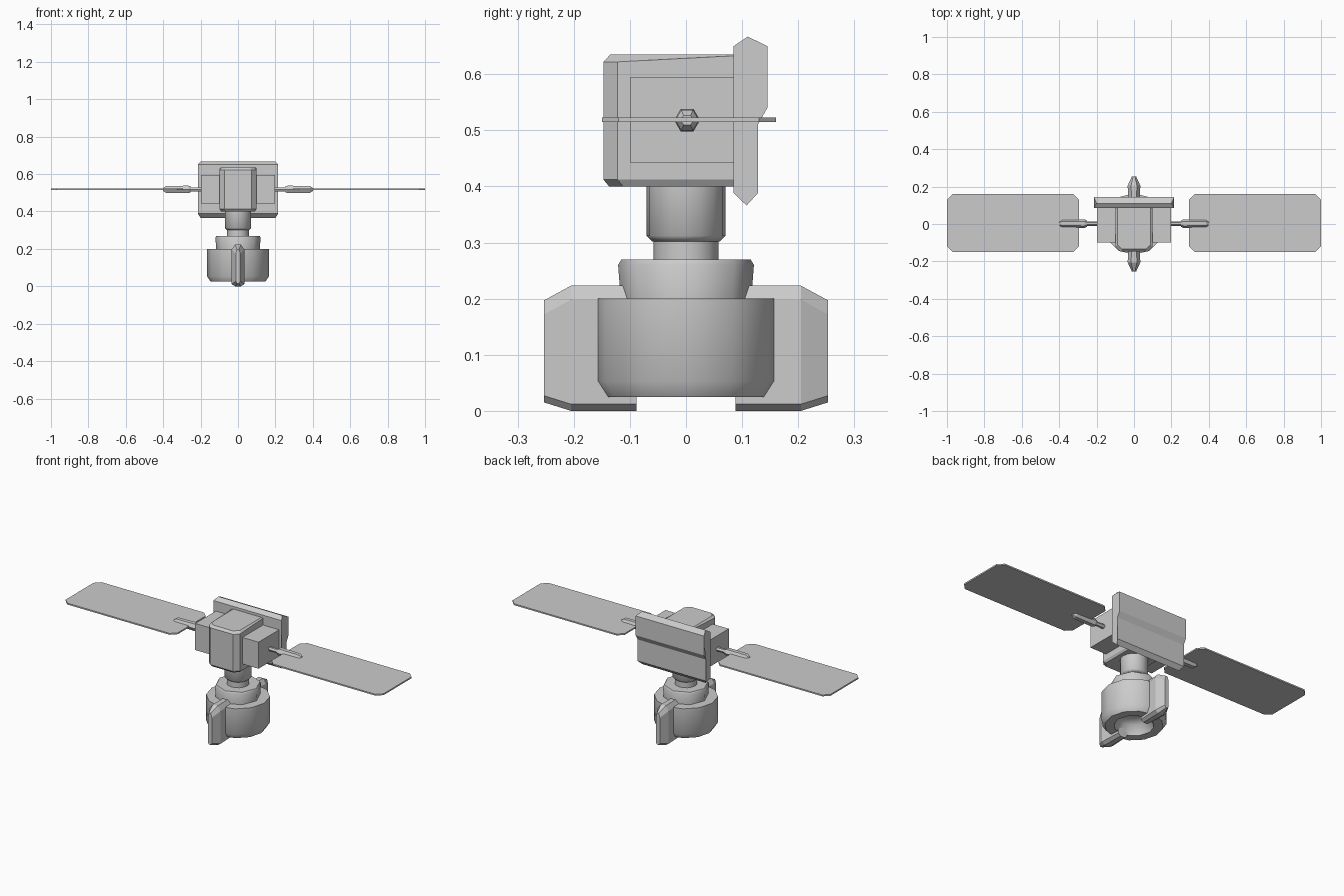
import bpy, bmesh, math

cube = bpy.data.objects.get("Cube")
if cube:
    bpy.data.objects.remove(cube)

grey = bpy.data.materials.new("light_grey")
grey.use_nodes = True
grey.diffuse_color = (0.6, 0.6, 0.6, 1)
grey.node_tree.nodes["Principled BSDF"].inputs["Base Color"].default_value = (0.6, 0.6, 0.6, 1)


def finish(name, bm, smooth=False):
    bmesh.ops.recalc_face_normals(bm, faces=bm.faces[:])
    mesh = bpy.data.meshes.new(name)
    bm.to_mesh(mesh)
    bm.free()
    mesh.materials.append(grey)
    ob = bpy.data.objects.new(name, mesh)
    bpy.context.collection.objects.link(ob)
    if smooth:
        bpy.ops.object.select_all(action='DESELECT')
        ob.select_set(True)
        bpy.context.view_layer.objects.active = ob
        bpy.ops.object.shade_smooth_by_angle(angle=math.radians(50))
    return ob


def loft(name, rings, smooth=False):
    """Join equal-sized rings of points and cap both ends."""
    bm = bmesh.new()
    loops = [[bm.verts.new(p) for p in ring] for ring in rings]
    for a, b in zip(loops, loops[1:]):
        for i in range(len(a)):
            j = (i + 1) % len(a)
            bm.faces.new((a[i], a[j], b[j], b[i]))
    bm.faces.new(loops[0])
    bm.faces.new(loops[-1])
    return finish(name, bm, smooth)


def lathe(name, profile, sides):
    turn = [2 * math.pi * i / sides for i in range(sides)]
    return loft(name, [[(r * math.cos(a), r * math.sin(a), z) for a in turn]
                       for r, z in profile], True)


def chamfered(w, y0, y1, cx, cy):
    """Outline of a rectangle with its front corners cut."""
    return [(-w, y1), (-w, y0 + cy), (-w + cx, y0), (w - cx, y0), (w, y0 + cy), (w, y1)]


# Bowl with a hollow underside, collar and neck
lathe("bowl", [(0.04, 0.09), (0.08, 0.075), (0.10, 0.025), (0.147, 0.025),
               (0.165, 0.053), (0.165, 0.2), (0.11, 0.2)], 12)
lathe("collar", [(0.115, 0.18), (0.121, 0.26), (0.115, 0.27), (0.05, 0.27)], 8)
lathe("lower_neck", [(0.058, 0.26), (0.058, 0.305)], 16)
lathe("upper_neck", [(0.06, 0.302), (0.07, 0.312), (0.07, 0.41)], 16)

# Central housing with cut front edges and a cut top
rings = []
for z, w, y0, cx in [(0.4, 0.09, -0.137, 0.025), (0.412, 0.098, -0.147, 0.025),
                     (0.622, 0.098, -0.147, 0.025), (0.635, 0.088, -0.135, 0.025)]:
    rings.append([(x, y, z) for x, y in chamfered(w, y0, 0.09, cx, 0.025)])
for i in (0, 5):  # the side cut fades out towards the back
    rings[2][i] = (rings[2][i][0], 0.09, 0.633)
loft("central_housing", rings)

# Side housing running through the centre
loft("side_housing", [[(x, y, z) for y, z in
     ((-0.1, 0.443), (0.09, 0.443), (0.09, 0.594), (-0.1, 0.594))] for x in (-0.199, 0.199)])

# Stepped back plate with pointed top and bottom ridges
plate = [(0.085, 0.388), (0.108, 0.366), (0.128, 0.388), (0.128, 0.51),
         (0.145, 0.54), (0.145, 0.65), (0.11, 0.667), (0.085, 0.65)]
loft("back_plate", [[(s * (0.2 if z in (0.366, 0.667) else 0.215), y, z)
                     for y, z in plate] for s in (-1, 1)])

# Wings, rods and tapered wing clamps on both sides
for side, s in (("left", 1), ("right", -1)):
    c = 0.03
    x0, x1, y0, y1 = 0.295, 1.0, -0.15, 0.16
    outline = [(x0 + c, y0), (x1 - c, y0), (x1, y0 + c), (x1, y1 - c),
               (x1 - c, y1), (x0 + c, y1), (x0, y1 - c), (x0, y0 + c)]
    loft(side + "_wing", [[(s * x, y, z) for x, y in outline] for z in (0.515, 0.523)])

    def hexes(sections):
        return [[(s * x, 0.002 + r * math.cos(i * math.pi / 3),
                  0.518 + r * k * math.sin(i * math.pi / 3)) for i in range(6)]
                for x, r, k in sections]
    loft(side + "_rod", hexes([(0.19, 0.012, 1), (0.27, 0.012, 1)]))
    loft(side + "_clamp", hexes([(0.25, 0.016, 1), (0.265, 0.023, 1),
                                 (0.385, 0.021, 1), (0.4, 0.012, 0.8)]))

# Landing fins, thickest in the middle, at front and back
for end, s in (("front", -1), ("back", 1)):
    rings = []
    for y, w, z0, z1 in [(0.253, 0.012, 0.015, 0.197), (0.205, 0.034, 0.0, 0.223),
                         (0.088, 0.028, 0.0, 0.223)]:
        t = w * 0.45
        rings.append([(-t, s * y, z0), (t, s * y, z0), (w, s * y, z0 + 0.012),
                      (w, s * y, z1 - 0.025), (t, s * y, z1), (-t, s * y, z1),
                      (-w, s * y, z1 - 0.025), (-w, s * y, z0 + 0.012)])
    loft(end + "_fin", rings)
